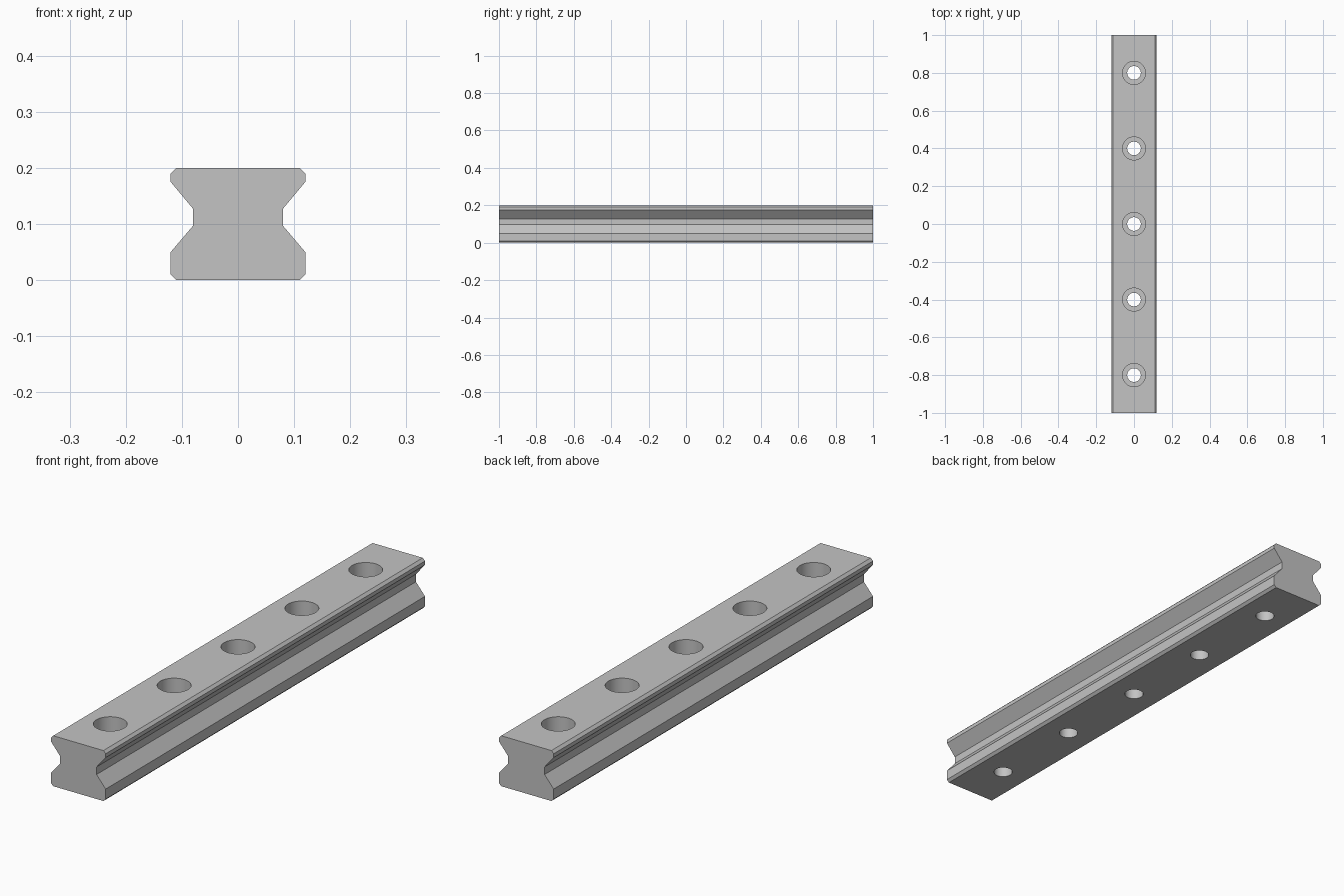
import bpy
import bmesh
import math
from mathutils import Matrix

default = bpy.data.objects.get("Cube")
if default:
    bpy.data.objects.remove(default, do_unlink=True)

LENGTH = 2.0
HEIGHT = 0.2
PITCH = 0.4
HOLE_COUNT = 5
HOLE_RADIUS = 0.036
BORE_RADIUS = 0.061
BORE_DEPTH = 0.085

steel = bpy.data.materials.new("brushed grey steel")
steel.use_nodes = True
colour = (0.55, 0.55, 0.55, 1)
steel.diffuse_color = colour
steel.node_tree.nodes["Principled BSDF"].inputs["Base Color"].default_value = colour


def add_object(name, bm):
    bmesh.ops.recalc_face_normals(bm, faces=bm.faces)
    mesh = bpy.data.meshes.new(name)
    bm.to_mesh(mesh)
    bm.free()
    mesh.materials.append(steel)
    obj = bpy.data.objects.new(name, mesh)
    bpy.context.collection.objects.link(obj)
    return obj


# Rail body: half profile mirrored across x, extruded along y
half = [(0.11, 0), (0.12, 0.01), (0.12, 0.05), (0.08, 0.097),
        (0.08, 0.127), (0.12, 0.175), (0.12, 0.19), (0.11, HEIGHT)]
outline = half + [(-x, z) for x, z in reversed(half)]
bm = bmesh.new()
end = bm.faces.new([bm.verts.new((x, -LENGTH / 2, z)) for x, z in outline])
sweep = bmesh.ops.extrude_face_region(bm, geom=[end], use_keep_orig=True)
moved = [v for v in sweep["geom"] if isinstance(v, bmesh.types.BMVert)]
bmesh.ops.translate(bm, verts=moved, vec=(0, LENGTH, 0))
rail = add_object("rail", bm)


# Cutters: a row of plain cylinders for each hole diameter
def hole_row(name, radius, bottom, top):
    bm = bmesh.new()
    for i in range(HOLE_COUNT):
        y = (i - (HOLE_COUNT - 1) / 2) * PITCH
        bmesh.ops.create_cone(
            bm, cap_ends=True, segments=48, radius1=radius, radius2=radius,
            depth=top - bottom,
            matrix=Matrix.Translation((0, y, (bottom + top) / 2)))
    cutter = add_object(name, bm)
    cutter.hide_render = True
    return cutter


cutters = [hole_row("bolt_hole_cutter", HOLE_RADIUS, -0.05, HEIGHT + 0.05),
           hole_row("counterbore_cutter", BORE_RADIUS, HEIGHT - BORE_DEPTH, HEIGHT + 0.05)]

# Drill the rail
bpy.context.view_layer.objects.active = rail
rail.select_set(True)
for cutter in cutters:
    drill = rail.modifiers.new(cutter.name, 'BOOLEAN')
    drill.operation = 'DIFFERENCE'
    drill.solver = 'EXACT'
    drill.object = cutter
    bpy.ops.object.modifier_apply(modifier=drill.name)
for cutter in cutters:
    bpy.data.objects.remove(cutter, do_unlink=True)

# Smooth hole walls, crisp rail edges
bpy.ops.object.select_all(action='DESELECT')
rail.select_set(True)
bpy.ops.object.shade_smooth_by_angle(angle=math.radians(25))
